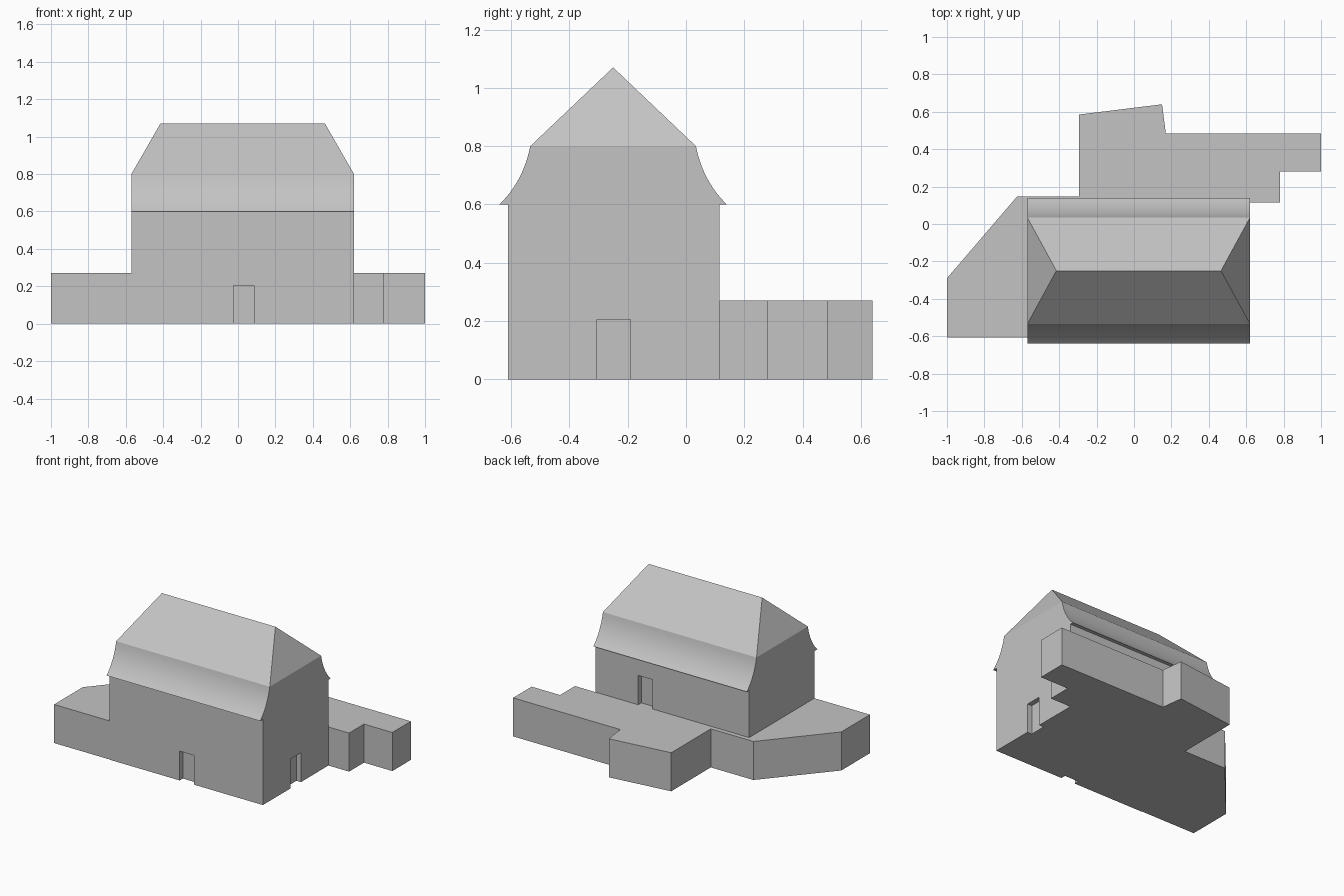
import bpy
import bmesh
from mathutils import Vector

old = bpy.data.objects.get("Cube")
if old:
    bpy.data.objects.remove(old, do_unlink=True)

plaster = bpy.data.materials.new("pale grey plaster")
plaster.use_nodes = True
GREY = (0.55, 0.55, 0.55, 1)
plaster.diffuse_color = GREY
plaster.node_tree.nodes["Principled BSDF"].inputs["Base Color"].default_value = GREY


def finish(name, bm):
    """Turn a bmesh into a named object with the wall colour."""
    bmesh.ops.recalc_face_normals(bm, faces=bm.faces)
    mesh = bpy.data.meshes.new(name)
    bm.to_mesh(mesh)
    bm.free()
    mesh.materials.append(plaster)
    obj = bpy.data.objects.new(name, mesh)
    bpy.context.collection.objects.link(obj)
    return obj


def extrude(name, outline, offset):
    """Extrude a flat outline of 3D points along an offset."""
    bm = bmesh.new()
    face = bm.faces.new([bm.verts.new(p) for p in outline])
    grown = bmesh.ops.extrude_face_region(bm, geom=[face], use_keep_orig=True)
    moved = [g for g in grown["geom"] if isinstance(g, bmesh.types.BMVert)]
    bmesh.ops.translate(bm, verts=moved, vec=offset)
    return finish(name, bm)


def block(name, x0, x1, y0, y1, z0, z1):
    base = [(x0, y0, z0), (x1, y0, z0), (x1, y1, z0), (x0, y1, z0)]
    return extrude(name, base, (0, 0, z1 - z0))


def select_only(obj):
    bpy.ops.object.select_all(action='DESELECT')
    obj.select_set(True)
    bpy.context.view_layer.objects.active = obj


LEFT, RIGHT = -0.57, 0.62
FRONT, BACK = -0.61, 0.115
EAVE, KNEE, TOP = 0.6, 0.8, 1.07
RIDGE_Y = -0.25
ANNEX_H = 0.27
RECESS = 0.035

# Main house with three recessed doorways
house = block("house_walls", LEFT, RIGHT, FRONT, BACK, 0, EAVE)
doors = {
    "front": (-0.025, 0.085, FRONT - 0.1, FRONT + RECESS, -0.1, 0.205),
    "side": (RIGHT - RECESS, RIGHT + 0.1, -0.305, -0.19, -0.1, 0.205),
    "back": (0.18, 0.29, BACK - RECESS, BACK + 0.1, ANNEX_H, 0.475),
}
for side, box in doors.items():
    cutter = block(side + "_doorway_cutter", *box)
    cutter.hide_render = True
    mod = house.modifiers.new(side + "_doorway", 'BOOLEAN')
    mod.operation = 'DIFFERENCE'
    mod.solver = 'EXACT'
    mod.object = cutter
    select_only(house)
    bpy.ops.object.modifier_apply(modifier=mod.name)
    bpy.data.objects.remove(cutter, do_unlink=True)

# Lower roof: concave flare swept along the house
eave, bend, knee = Vector((0.39, EAVE)), Vector((0.308, 0.68)), Vector((0.284, KNEE))
flare = []
for i in range(13):
    t = i / 12
    flare.append(eave * (1 - t) ** 2 + bend * 2 * t * (1 - t) + knee * t * t)
section = [(LEFT, RIDGE_Y + p.x, p.y) for p in flare]
section += [(LEFT, RIDGE_Y - p.x, p.y) for p in reversed(flare)]
lower_roof = extrude("lower_roof", section, (RIGHT - LEFT, 0, 0))
select_only(lower_roof)
bpy.ops.object.shade_smooth_by_angle(angle=0.5)

# Upper hipped roof
bm = bmesh.new()
half = knee.x
a, b, c, d = [bm.verts.new((x, RIDGE_Y + s * half, KNEE)) for x, s in
              ((LEFT, -1), (RIGHT, -1), (RIGHT, 1), (LEFT, 1))]
r0 = bm.verts.new((-0.415, RIDGE_Y, TOP))
r1 = bm.verts.new((0.465, RIDGE_Y, TOP))
for corners in ((a, b, r1, r0), (b, c, r1), (c, d, r0, r1), (d, a, r0), (d, c, b, a)):
    bm.faces.new(corners)
finish("upper_roof", bm)

# Flat-roofed annexes
side_plan = [(-1, -0.607), (LEFT, -0.607), (LEFT, BACK), (-0.295, BACK),
             (-0.295, 0.147), (-0.625, 0.147), (-1, -0.29)]
rear_plan = [(-0.295, BACK), (0.78, BACK), (0.78, 0.28), (1, 0.28), (1, 0.485),
             (0.17, 0.485), (0.15, 0.64), (-0.295, 0.585)]
for name, plan in (("side_annex", side_plan), ("rear_annex", rear_plan)):
    extrude(name, [(x, y, 0) for x, y in plan], (0, 0, ANNEX_H))
